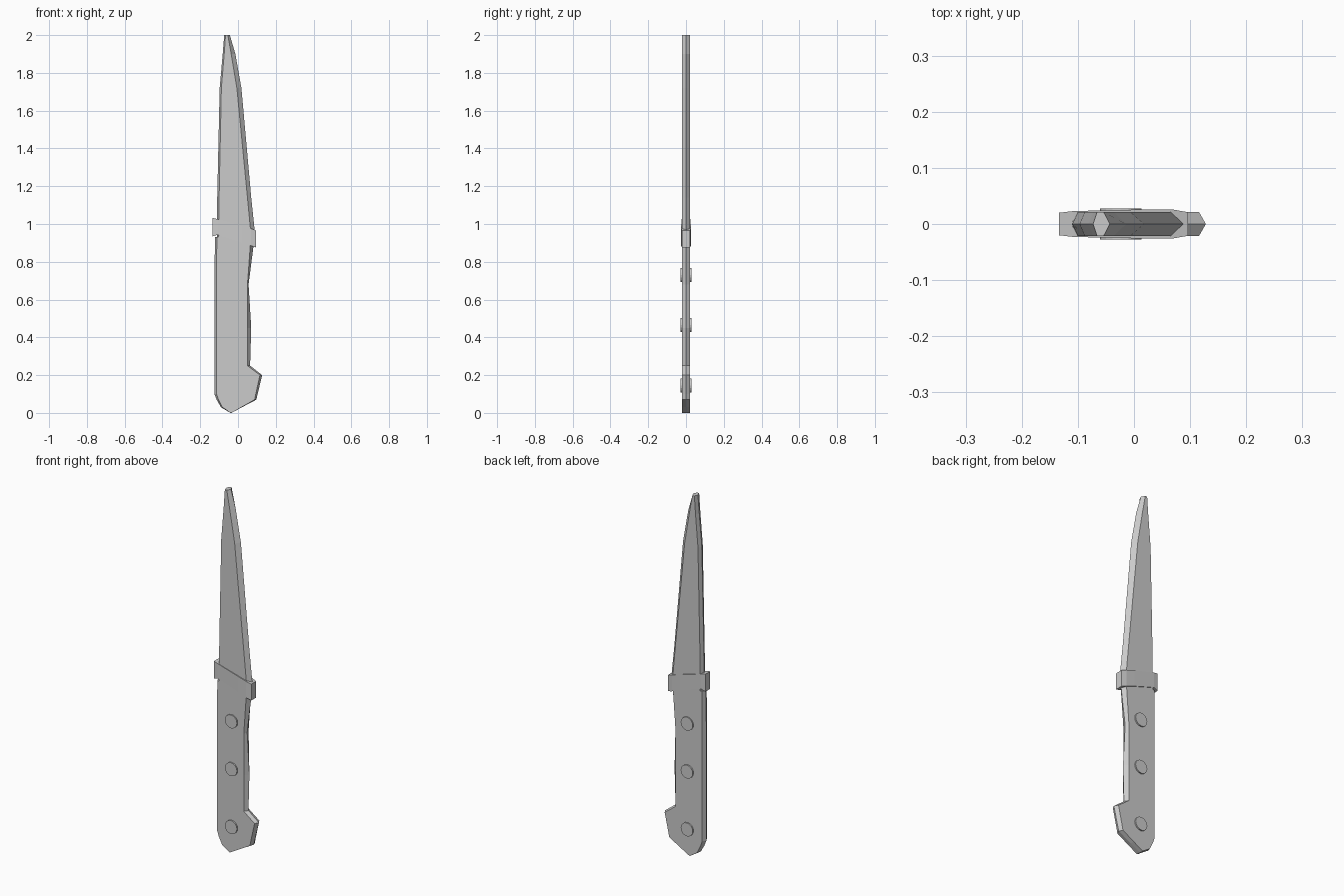
import bpy, bmesh, math
from mathutils import Matrix

if "Cube" in bpy.data.objects:
    bpy.data.objects.remove(bpy.data.objects["Cube"])

steel = bpy.data.materials.new("grey_steel")
steel.diffuse_color = (0.6, 0.6, 0.6, 1)
steel.use_nodes = True
steel.node_tree.nodes["Principled BSDF"].inputs["Base Color"].default_value = steel.diffuse_color


def finish(name, bm):
    bmesh.ops.recalc_face_normals(bm, faces=bm.faces)
    mesh = bpy.data.meshes.new(name)
    bm.to_mesh(mesh)
    bm.free()
    mesh.materials.append(steel)
    ob = bpy.data.objects.new(name, mesh)
    bpy.context.collection.objects.link(ob)
    return ob


def loft(name, rings):
    """Bridge equal-length rings and cap both ends."""
    bm = bmesh.new()
    loops = [[bm.verts.new(p) for p in ring] for ring in rings]
    n = len(loops[0])
    for a, b in zip(loops, loops[1:]):
        for i in range(n):
            j = (i + 1) % n
            bm.faces.new((a[i], a[j], b[j], b[i]))
    bm.faces.new(loops[0])
    bm.faces.new(loops[-1])
    return finish(name, bm)


def ridged(name, rows, t):
    """Six-sided sections: flat cheeks with a ridge along each edge."""
    return loft(name, [[(l, 0, z), (il, -t, z), (ir, -t, z),
                        (r, 0, z), (ir, t, z), (il, t, z)]
                       for z, l, il, ir, r in rows])


# Blade: z, spine ridge, cheek start, cheek end, cutting edge
ridged("blade", [
    (0.93, -0.112, -0.102, 0.070, 0.092),
    (1.14, -0.110, -0.100, 0.050, 0.070),
    (1.72, -0.097, -0.088, -0.006, 0.018),
    (1.90, -0.081, -0.073, -0.036, -0.014),
    (2.00, -0.073, -0.066, -0.054, -0.043)], 0.021)

# Handle with hooked pommel
ridged("handle", [
    (0.00, -0.040, -0.039, -0.035, -0.034),
    (0.03, -0.090, -0.083, 0.018, 0.021),
    (0.07, -0.113, -0.103, 0.088, 0.097),
    (0.10, -0.125, -0.113, 0.094, 0.104),
    (0.20, -0.125, -0.114, 0.116, 0.128),
    (0.25, -0.125, -0.114, 0.050, 0.064),
    (0.45, -0.125, -0.114, 0.050, 0.070),
    (0.68, -0.125, -0.114, 0.050, 0.056),
    (0.93, -0.122, -0.112, 0.068, 0.088)], 0.021)

# Slanted guard: x, bottom z, top z, half thickness
guard = [(-0.134, 0.935, 1.032, 0.020),
         (-0.108, 0.943, 1.026, 0.023),
         (0.020, 0.902, 0.990, 0.026),
         (0.068, 0.885, 0.976, 0.026),
         (0.096, 0.876, 0.966, 0.021)]
loft("guard", [[(x, -t, b), (x, t, b), (x, t, u), (x, -t, u)]
               for x, b, u, t in guard])

# Rivets through the handle
for i, z in enumerate((0.145, 0.465, 0.73)):
    bm = bmesh.new()
    bmesh.ops.create_cone(
        bm, cap_ends=True, segments=16, radius1=0.037, radius2=0.037, depth=0.056,
        matrix=Matrix.Translation((-0.024, 0, z)) @ Matrix.Rotation(math.pi / 2, 4, 'X'))
    finish(f"rivet_{i + 1}", bm)
